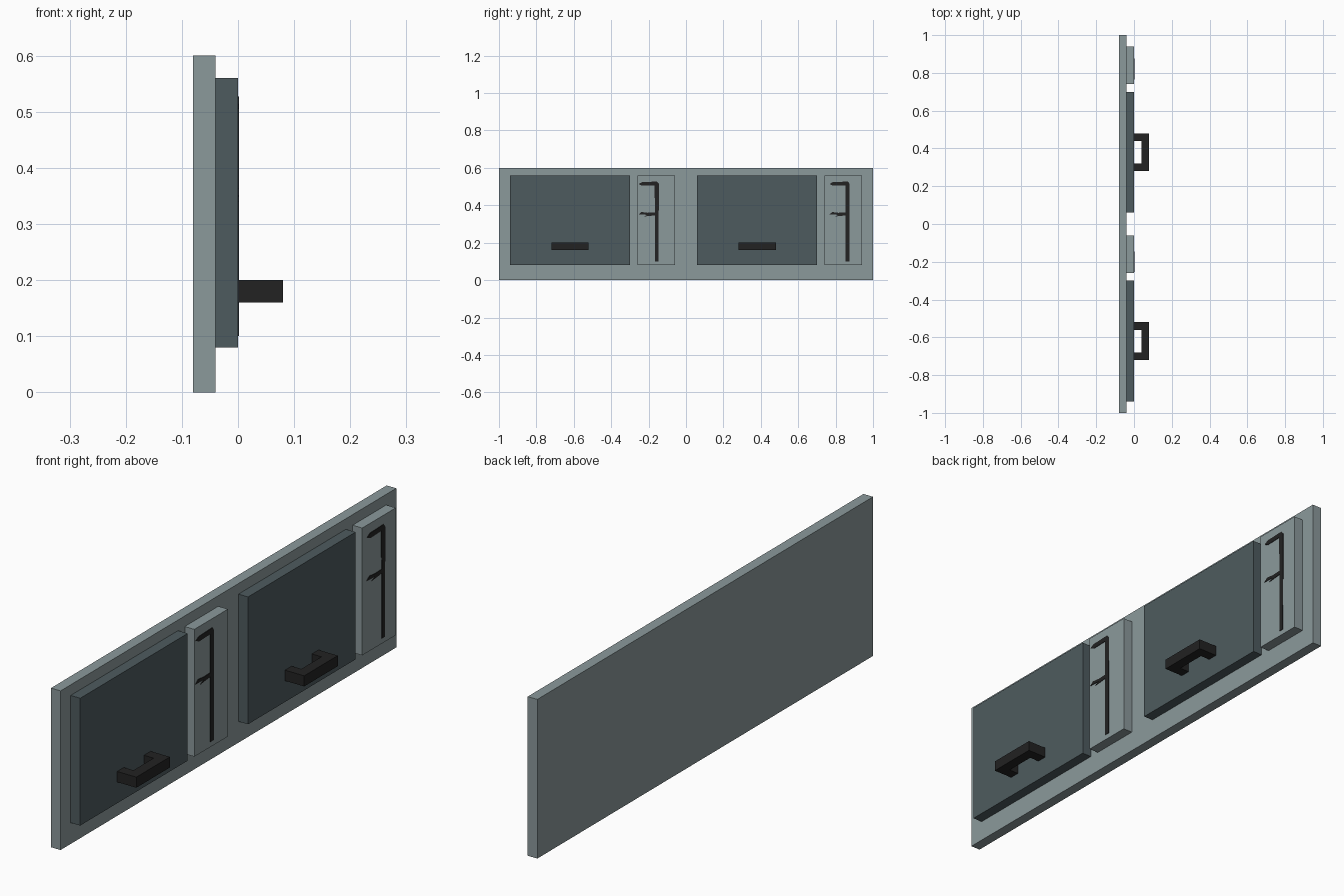
import bpy
import bmesh
from mathutils import Matrix, Vector

if "Cube" in bpy.data.objects:
    bpy.data.objects.remove(bpy.data.objects["Cube"])


def material(name, rgb):
    m = bpy.data.materials.new(name)
    m.diffuse_color = (*rgb, 1.0)
    m.use_nodes = True
    m.node_tree.nodes["Principled BSDF"].inputs["Base Color"].default_value = m.diffuse_color
    return m


LIGHT = material("light_grey", (0.26, 0.32, 0.33))
DARK = material("dark_slate", (0.076, 0.105, 0.114))
BLACK = material("black", (0.016, 0.016, 0.016))


def finish(name, bm, mat):
    me = bpy.data.meshes.new(name)
    bmesh.ops.recalc_face_normals(bm, faces=bm.faces)
    bm.to_mesh(me)
    bm.free()
    me.materials.append(mat)
    ob = bpy.data.objects.new(name, me)
    bpy.context.collection.objects.link(ob)


def box(name, lo, hi, mat):
    lo, hi = Vector(lo), Vector(hi)
    bm = bmesh.new()
    bmesh.ops.create_cube(bm, size=1, matrix=Matrix.Translation((lo + hi) / 2)
                          @ Matrix.Diagonal((*(hi - lo), 1)))
    finish(name, bm, mat)


def prism(name, pts, direction, mat):
    """Extrude a closed outline along a direction."""
    bm = bmesh.new()
    face = bm.faces.new([bm.verts.new(p) for p in pts])
    new = bmesh.ops.extrude_face_region(bm, geom=[face])["geom"]
    bmesh.ops.translate(bm, vec=direction,
                        verts=[v for v in new if isinstance(v, bmesh.types.BMVert)])
    finish(name, bm, mat)


# Backing board
box("back_board", (-0.08, -1, 0), (-0.04, 1, 0.6), LIGHT)

# U-shaped handle outline (x, y) and dark mark outline (y, z)
HANDLE = [(0, -0.1), (0.08, -0.1), (0.08, 0.1), (0, 0.1),
          (0, 0.06), (0.04, 0.06), (0.04, -0.06), (0, -0.06)]
MARK = [(-0.166, 0.1), (-0.147, 0.1), (-0.145, 0.515), (-0.155, 0.527),
        (-0.235, 0.524), (-0.253, 0.514), (-0.235, 0.505), (-0.168, 0.507),
        (-0.166, 0.362), (-0.205, 0.36), (-0.238, 0.364), (-0.254, 0.351),
        (-0.205, 0.349), (-0.225, 0.340), (-0.166, 0.346)]

# Two repeated units: large door, handle, narrow side panel and its mark
for side, y0, shift in (("left", 0.0, 0.0), ("right", 1.0, 0.02)):
    box(side + "_door", (-0.04, y0 - 0.94, 0.08), (0, y0 - 0.30, 0.56), DARK)
    prism(side + "_handle", [(x, y0 - 0.62 + y, 0.16) for x, y in HANDLE],
          (0, 0, 0.04), BLACK)
    box(side + "_side_panel", (-0.04, y0 - 0.26, 0.08), (0, y0 - 0.06, 0.56), LIGHT)
    prism(side + "_panel_mark", [(0, y0 + shift + y, z) for y, z in MARK],
          (0.002, 0, 0), BLACK)
